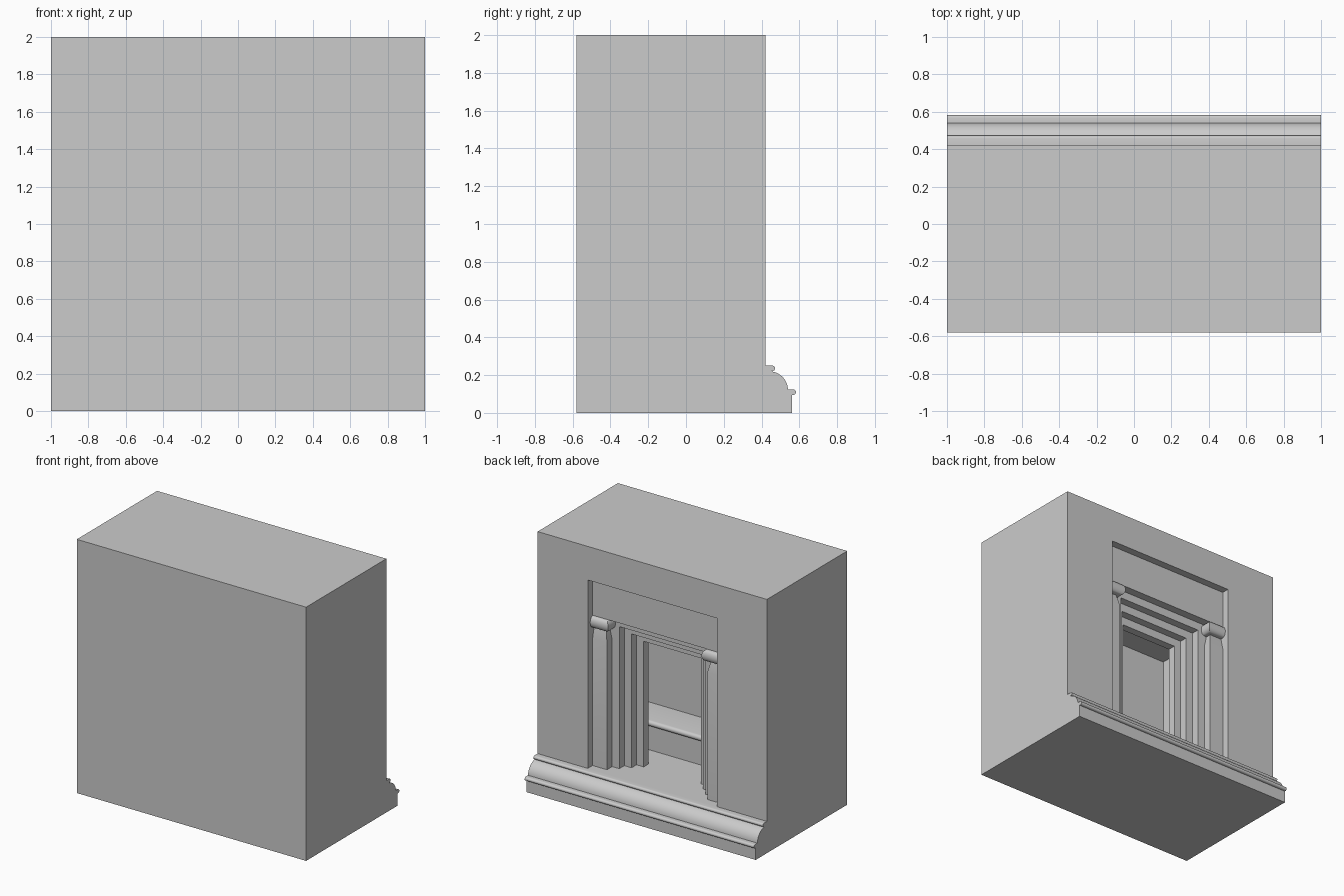
import bpy, bmesh, math

if "Cube" in bpy.data.objects:
    bpy.data.objects.remove(bpy.data.objects["Cube"])

FLOOR = 0.25
BACK, FRONT = 0.42, -0.58


def finish(bm, name, smooth=False):
    bmesh.ops.recalc_face_normals(bm, faces=bm.faces[:])
    me = bpy.data.meshes.new(name)
    bm.to_mesh(me)
    bm.free()
    ob = bpy.data.objects.new(name, me)
    bpy.context.collection.objects.link(ob)
    bpy.ops.object.select_all(action='DESELECT')
    ob.select_set(True)
    bpy.context.view_layer.objects.active = ob
    if smooth:
        bpy.ops.object.shade_smooth_by_angle(angle=math.radians(35))
    return ob


def box(name, x0, x1, y0, y1, z0, z1):
    bm = bmesh.new()
    bmesh.ops.create_cube(bm, size=1)
    for v in bm.verts:
        v.co.x = x1 if v.co.x > 0 else x0
        v.co.y = y1 if v.co.y > 0 else y0
        v.co.z = z1 if v.co.z > 0 else z0
    return finish(bm, name)


def extrude_x(name, profile, half):
    """Sweep a (y, z) outline from -half to +half in x."""
    bm = bmesh.new()
    face = bm.faces.new([bm.verts.new((-half, y, z)) for y, z in profile])
    res = bmesh.ops.extrude_face_region(bm, geom=[face])
    for v in res['geom']:
        if isinstance(v, bmesh.types.BMVert):
            v.co.x = half
    return finish(bm, name, True)


def arc(cy, cz, r, a0, a1, n=8):
    return [(cy + r * math.cos(math.radians(a0 + (a1 - a0) * i / n)),
             cz + r * math.sin(math.radians(a0 + (a1 - a0) * i / n))) for i in range(n + 1)]


# solid wall block
body = box("wall_block", -1, 1, FRONT, BACK, 0, 2)

# stepped niche: half width, inner y, outer y, top z; the last is the wider chamber
cuts = [(0.5625, 0.36, 0.6, 1.735),
        (0.5625, 0.295, 0.4, 1.435),
        (0.375, 0.2325, 0.35, 1.37),
        (0.3125, 0.17, 0.28, 1.305),
        (0.25, 0.0, 0.21, 1.24),
        (0.5625, -0.33, 0.1075, 1.44)]
bpy.context.view_layer.objects.active = body
for w, y0, y1, top in cuts:
    cutter = box("niche_cutter", -w, w, y0, y1, FLOOR, top)
    cutter.hide_render = True
    mod = body.modifiers.new("niche", 'BOOLEAN')
    mod.operation = 'DIFFERENCE'
    mod.solver = 'EXACT'
    mod.object = cutter
    bpy.context.view_layer.objects.active = body
    bpy.ops.object.modifier_apply(modifier=mod.name)
    bpy.data.objects.remove(cutter)

# base moulding: plinth, lower bead, quarter round, upper bead
base = [(BACK, 0), (0.56, 0), (0.56, 0.095)]
base += arc(0.567, 0.11, 0.015, -90, 90)
base += [(0.54, 0.125)]
base += arc(0.44, 0.12, 0.1, 5, 80, 12)
base += [(0.455, 0.225)]
base += arc(0.458, 0.236, 0.014, -90, 90)
base += [(BACK, 0.25)]
extrude_x("base_moulding", base, 1)

# raised ledge at the rear of the chamber
ledge = [(-0.33, FLOOR), (-0.09, FLOOR), (-0.09, 0.445)]
ledge += arc(-0.085, 0.4675, 0.0225, -90, 90)
ledge += [(-0.33, 0.49)]
extrude_x("chamber_ledge", ledge, 0.5625)

# pilasters with a tapered neck and a rounded capital: (z, outward offset)
levels = [(FLOOR, 0), (1.25, 0), (1.34, -0.02)]
levels += [(1.387 + 0.045 * math.sin(math.radians(a)), 0.03 * math.cos(math.radians(a)))
           for a in range(-90, 91, 15)]
for side, label in ((1, "left"), (-1, "right")):
    bm = bmesh.new()
    rings = []
    for z, o in levels:
        pts = [(0.5625, 0.295), (0.5625, 0.36 + o), (0.4375 - o, 0.36 + o), (0.4375 - o, 0.295)]
        rings.append([bm.verts.new((side * x, y, z)) for x, y in pts])
    for a, b in zip(rings, rings[1:]):
        for i in range(4):
            j = (i + 1) % 4
            bm.faces.new((a[i], a[j], b[j], b[i]))
    bm.faces.new(rings[0])
    bm.faces.new(rings[-1])
    finish(bm, label + "_pilaster", True)
